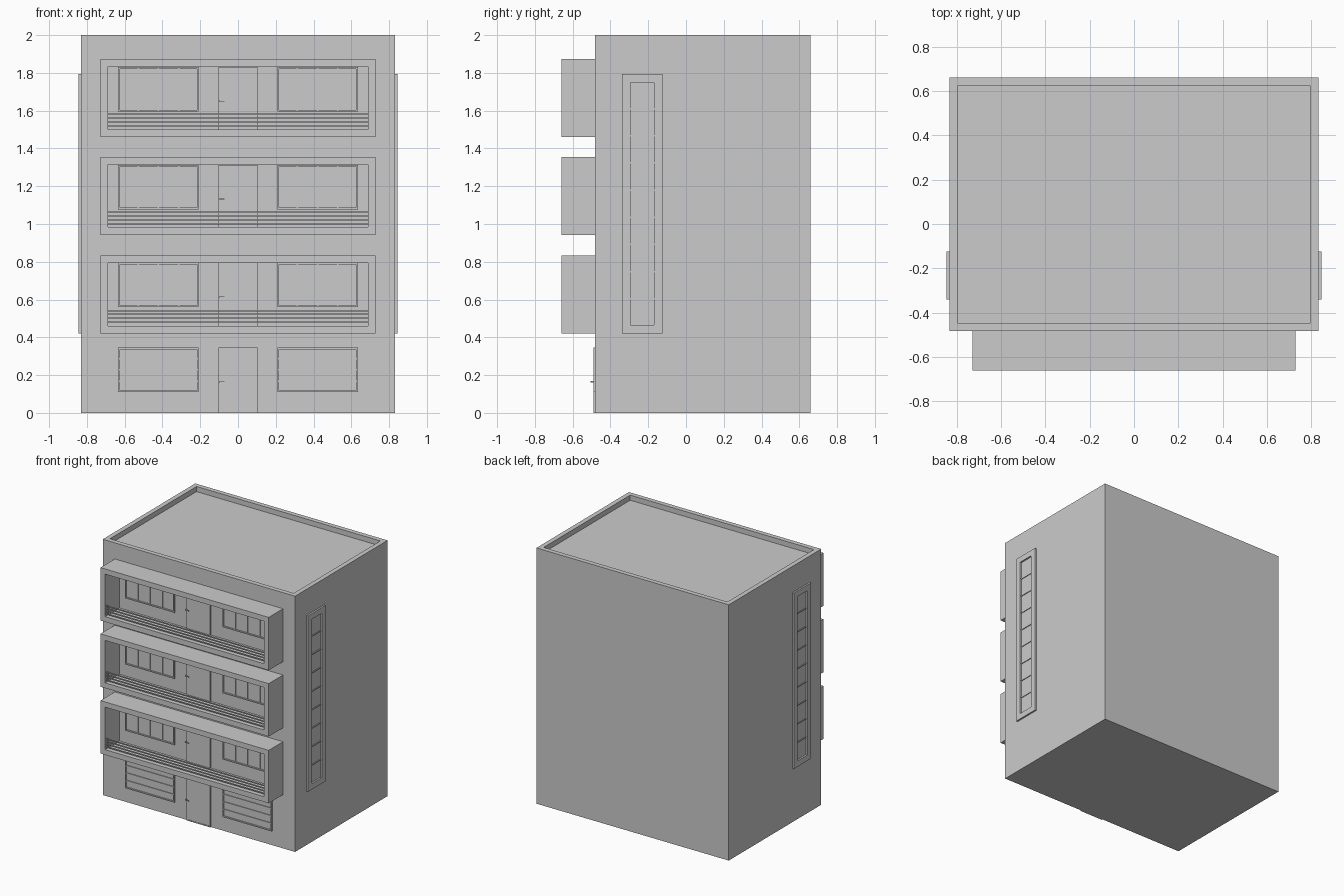
import bpy, bmesh
from mathutils import Vector

if "Cube" in bpy.data.objects:
    bpy.data.objects.remove(bpy.data.objects["Cube"])


def finish(name, bm):
    bmesh.ops.recalc_face_normals(bm, faces=bm.faces[:])
    mesh = bpy.data.meshes.new(name)
    bm.to_mesh(mesh)
    bm.free()
    ob = bpy.data.objects.new(name, mesh)
    bpy.context.collection.objects.link(ob)
    return ob


def add_box(bm, lo, hi):
    lo, hi = Vector(lo), Vector(hi)
    verts = bmesh.ops.create_cube(bm, size=1)["verts"]
    for v in verts:
        v.co = (lo + hi) / 2 + v.co * (hi - lo)


def box(name, lo, hi):
    bm = bmesh.new()
    add_box(bm, lo, hi)
    return finish(name, bm)


def ring(name, place, u0, u1, v0, v1, border, d0, d1):
    """Rectangular frame in the u-v plane, extruded from depth d0 to d1."""
    bm = bmesh.new()
    loops = []
    for d, b in ((d0, 0), (d1, 0), (d1, border), (d0, border)):
        pts = [(u0 + b, v0 + b), (u1 - b, v0 + b), (u1 - b, v1 - b), (u0 + b, v1 - b)]
        loops.append([bm.verts.new(place(u, v, d)) for u, v in pts])
    for i in range(4):
        a, b = loops[i], loops[(i + 1) % 4]
        for j in range(4):
            k = (j + 1) % 4
            bm.faces.new((a[j], a[k], b[k], b[j]))
    return finish(name, bm)


def front(u, v, d):
    return (u, d, v)


def side(u, v, d):
    return (d, u, v)


WALL = -0.483
FACE = -0.491

# Main block with a sunken roof inside the parapet
bm = bmesh.new()
add_box(bm, (-0.832, WALL, 0), (0.832, 0.66, 2))
bm.faces.ensure_lookup_table()
top = max(bm.faces, key=lambda f: f.calc_center_median().z)
bmesh.ops.inset_region(bm, faces=[top], thickness=0.052)
inner = bmesh.ops.extrude_face_region(bm, geom=[top])["geom"]
bmesh.ops.translate(bm, vec=(0, 0, -0.04), verts=[g for g in inner if isinstance(g, bmesh.types.BMVert)])
if top.is_valid:
    bmesh.ops.delete(bm, geom=[top], context="FACES_ONLY")
finish("building_block", bm)


def door(tag, z):
    ring("door_frame_" + tag, front, -0.103, 0.103, z, z + 0.345, 0.008, WALL + 0.004, FACE)
    box("door_leaf_" + tag, (-0.096, FACE + 0.003, z), (0.096, WALL + 0.004, z + 0.338))
    # Knob stem and lever
    bm = bmesh.new()
    add_box(bm, (-0.104, -0.505, z + 0.161), (-0.096, WALL, z + 0.169))
    add_box(bm, (-0.102, -0.506, z + 0.163), (-0.072, -0.501, z + 0.167))
    finish("door_handle_" + tag, bm)


def window(tag, x0, x1, z0, z1, upright):
    ring("window_frame_" + tag, front, x0, x1, z0, z1, 0.009, WALL + 0.004, FACE)
    bm = bmesh.new()
    for i in (1, 2, 3):
        if upright:
            x = x0 + (x1 - x0) * i / 4
            add_box(bm, (x - 0.004, FACE + 0.002, z0 + 0.005), (x + 0.004, WALL + 0.003, z1 - 0.005))
        else:
            z = z0 + (z1 - z0) * i / 4
            add_box(bm, (x0 + 0.005, FACE + 0.002, z - 0.004), (x1 - 0.005, WALL + 0.003, z + 0.004))
    finish("window_bars_" + tag, bm)


# Door and two windows on every floor
for floor, z in enumerate((0, 0.45, 0.968, 1.485)):
    door(f"floor{floor}", z)
    for hand, x0, x1 in (("left", -0.635, -0.208), ("right", 0.208, 0.635)):
        window(f"{hand}_floor{floor}", x0, x1, z + 0.11, z + 0.345, floor > 0)

# Box balconies with four railing bars each
for floor, z in enumerate((0.42, 0.942, 1.46), 1):
    ring(f"balcony_shell_{floor}", front, -0.728, 0.728, z, z + 0.414, 0.041, WALL + 0.002, -0.66)
    bm = bmesh.new()
    for i in range(4):
        h = z + 0.06 + 0.0205 * i
        add_box(bm, (-0.69, -0.652, h - 0.004), (0.69, -0.644, h + 0.004))
    finish(f"balcony_rails_{floor}", bm)

# Tall stairwell windows on both sides
for hand, s in (("left", -1), ("right", 1)):
    ring("stair_window_frame_" + hand, side, -0.34, -0.125, 0.42, 1.795, 0.045, s * 0.828, s * 0.845)
    bm = bmesh.new()
    for i in range(1, 9):
        z = 0.46 + (1.755 - 0.46) * i / 9
        xs = sorted((s * 0.828, s * 0.838))
        add_box(bm, (xs[0], -0.3, z - 0.004), (xs[1], -0.165, z + 0.004))
    finish("stair_window_bars_" + hand, bm)
